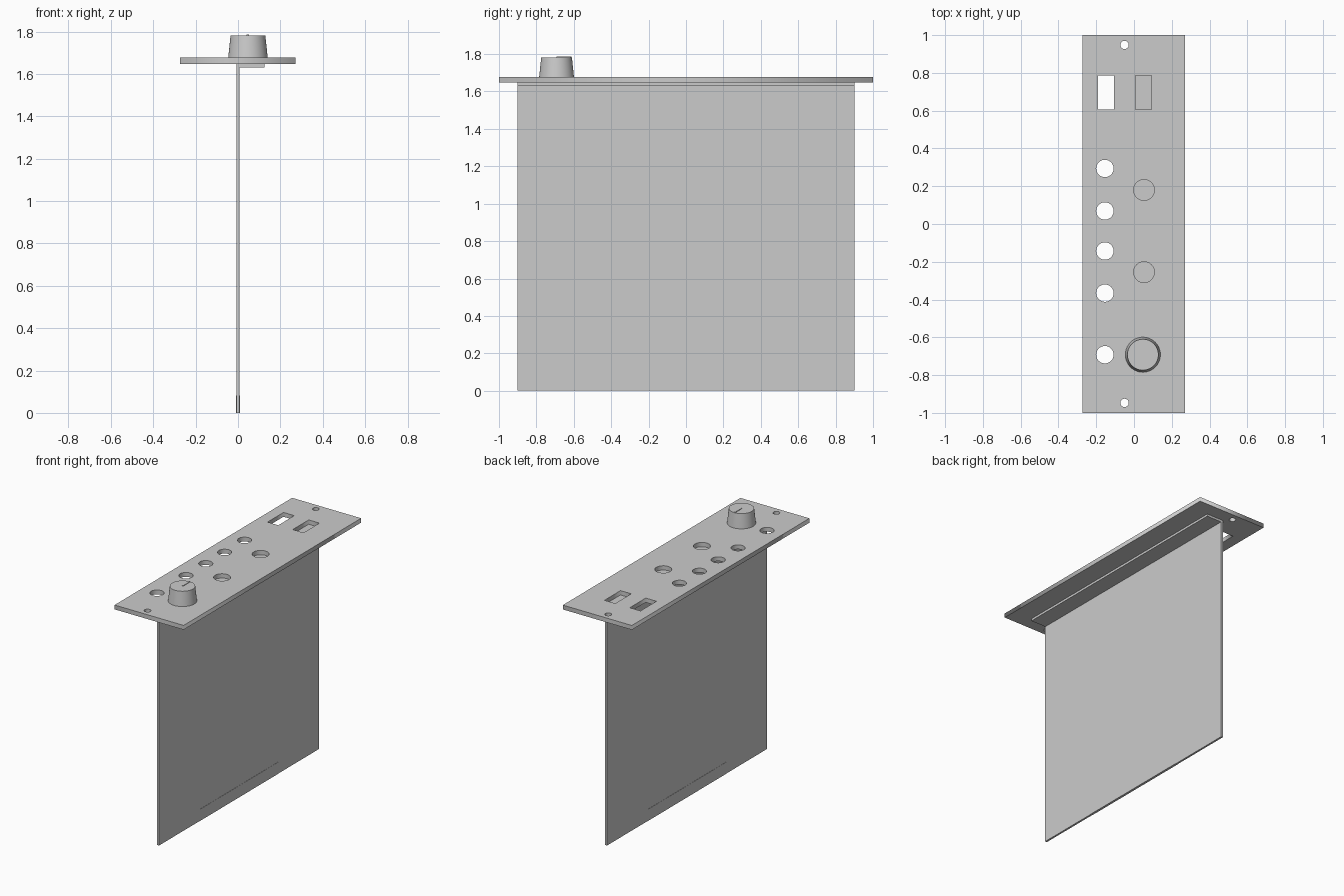
import bpy
import bmesh
from math import cos, sin, tau

cube = bpy.data.objects.get("Cube")
if cube:
    bpy.data.objects.remove(cube, do_unlink=True)

grey = bpy.data.materials.new("plain grey")
grey.use_nodes = True
grey.diffuse_color = (0.6, 0.6, 0.6, 1)
grey.node_tree.nodes["Principled BSDF"].inputs["Base Color"].default_value = (0.6, 0.6, 0.6, 1)


def add_object(name, data):
    obj = bpy.data.objects.new(name, data)
    bpy.context.collection.objects.link(obj)
    data.materials.append(grey)
    bpy.ops.object.select_all(action="DESELECT")
    obj.select_set(True)
    bpy.context.view_layer.objects.active = obj
    return obj


def box(name, x0, x1, y0, y1, z0, z1):
    bm = bmesh.new()
    bmesh.ops.create_cube(bm, size=1)
    for v in bm.verts:
        v.co.x = x1 if v.co.x > 0 else x0
        v.co.y = y1 if v.co.y > 0 else y0
        v.co.z = z1 if v.co.z > 0 else z0
    mesh = bpy.data.meshes.new(name)
    bm.to_mesh(mesh)
    bm.free()
    return add_object(name, mesh)


def rectangle(x0, x1, y0, y1):
    return [(x0, y0), (x1, y0), (x1, y1), (x0, y1)]


def circle(x, y, r, n=48):
    return [(x + r * cos(tau * i / n), y + r * sin(tau * i / n)) for i in range(n)]


def plate(name, loops, z0, z1):
    """Flat plate: the first loop is the outline, the others are holes."""
    curve = bpy.data.curves.new(name, "CURVE")
    curve.dimensions = "2D"
    curve.fill_mode = "BOTH"
    curve.extrude = (z1 - z0) / 2
    for loop in loops:
        spline = curve.splines.new("POLY")
        spline.points.add(len(loop) - 1)
        for point, (x, y) in zip(spline.points, loop):
            point.co = (x, y, 0, 1)
        spline.use_cyclic_u = True
    obj = add_object(name, curve)
    obj.location.z = (z0 + z1) / 2
    bpy.ops.object.convert(target="MESH")
    return bpy.context.object


# Face panel with mounting holes, sockets, button holes and two windows
PANEL_BOTTOM, PANEL_TOP = 1.647, 1.678
loops = [rectangle(-0.273, 0.271, -1, 1)]
loops += [circle(-0.05, y, 0.022) for y in (-0.947, 0.948)]
loops += [circle(-0.154, y, 0.046) for y in (-0.692, -0.366, -0.143, 0.069, 0.294)]
loops += [circle(0.053, y, 0.055) for y in (-0.255, 0.18)]
loops += [rectangle(x, x + 0.085, 0.605, 0.785) for x in (-0.191, 0.008)]
plate("face_panel", loops, PANEL_BOTTOM, PANEL_TOP)

# Boards behind the panel and the edge connector
box("control_board", -0.007, 0.126, -0.9, 0.9, 1.631, PANEL_BOTTOM)
box("main_board", -0.007, 0.007, -0.9, 0.9, 0, 1.631)
box("edge_connector", -0.0085, 0.0085, -0.44, 0.44, 0, 0.083)

# Tapered knob with a raised pointer
KNOB_X, KNOB_Y, KNOB_TOP = 0.047, -0.692, 1.782
bm = bmesh.new()
bmesh.ops.create_cone(bm, cap_ends=True, segments=64, radius1=0.093, radius2=0.082,
                      depth=KNOB_TOP - PANEL_TOP)
mesh = bpy.data.meshes.new("knob")
bm.to_mesh(mesh)
bm.free()
knob = add_object("knob", mesh)
knob.location = (KNOB_X, KNOB_Y, (KNOB_TOP + PANEL_TOP) / 2)
bpy.ops.object.shade_smooth_by_angle()
box("knob_pointer", KNOB_X - 0.006, KNOB_X + 0.006, KNOB_Y, KNOB_Y + 0.08,
    KNOB_TOP - 0.002, KNOB_TOP + 0.004)
